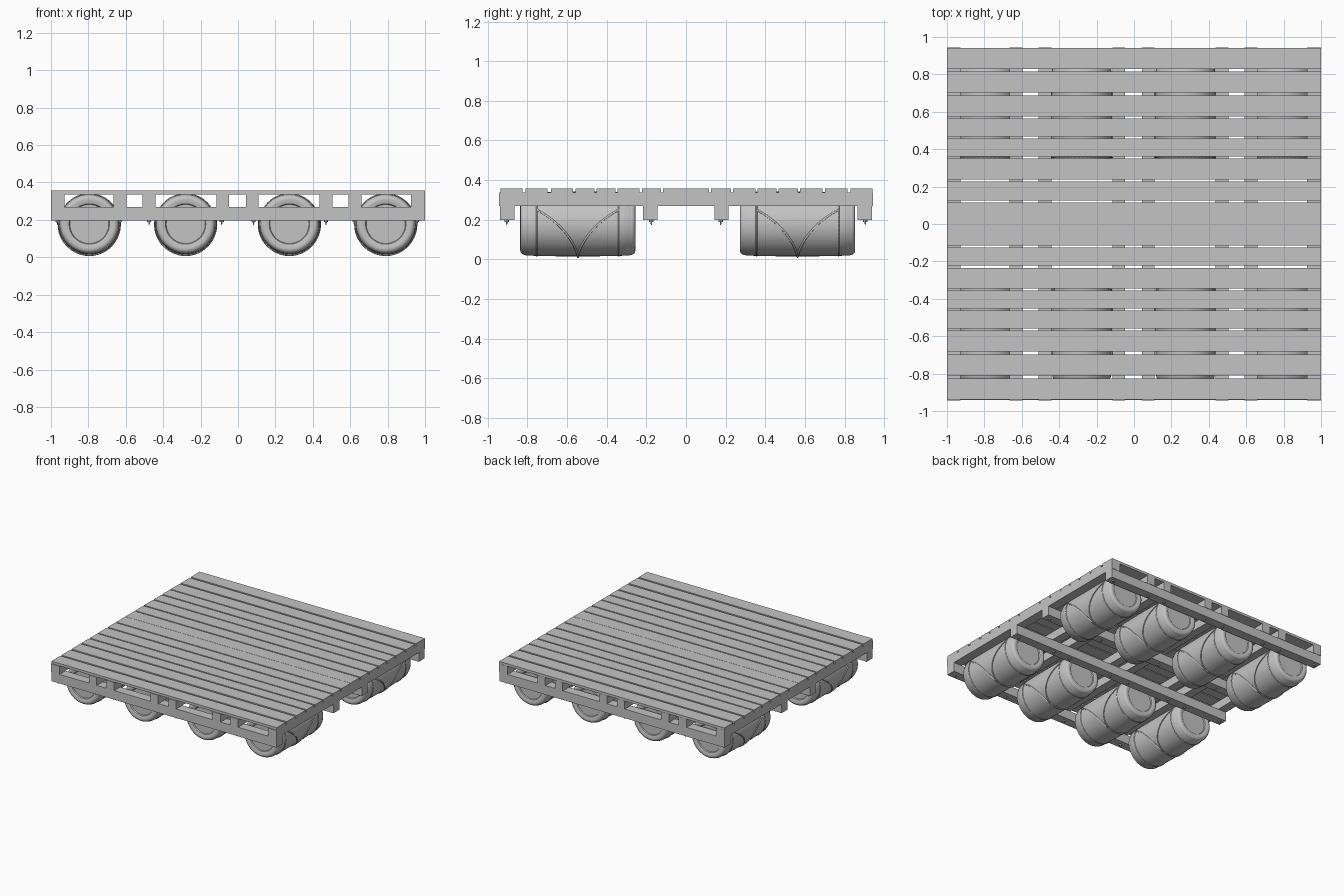
import bpy, bmesh, math

if "Cube" in bpy.data.objects:
    bpy.data.objects.remove(bpy.data.objects["Cube"])

# One flat grey for the whole raft
grey = bpy.data.materials.new("weathered grey")
grey.diffuse_color = (0.55, 0.55, 0.55, 1)
grey.use_nodes = True
grey.node_tree.nodes["Principled BSDF"].inputs["Base Color"].default_value = grey.diffuse_color


def finish(name, bm, smooth=False):
    bmesh.ops.recalc_face_normals(bm, faces=bm.faces)
    me = bpy.data.meshes.new(name)
    bm.to_mesh(me)
    bm.free()
    me.materials.append(grey)
    ob = bpy.data.objects.new(name, me)
    bpy.context.collection.objects.link(ob)
    if smooth:
        bpy.ops.object.select_all(action='DESELECT')
        ob.select_set(True)
        bpy.context.view_layer.objects.active = ob
        bpy.ops.object.shade_smooth_by_angle(angle=math.radians(40))
    return ob


def box(name, x0, x1, y0, y1, z0, z1):
    bm = bmesh.new()
    bmesh.ops.create_cube(bm, size=1)
    for v in bm.verts:
        v.co.x = x1 if v.co.x > 0 else x0
        v.co.y = y1 if v.co.y > 0 else y0
        v.co.z = z1 if v.co.z > 0 else z0
    return finish(name, bm)


def tube(name, pts, r, closed):
    cu = bpy.data.curves.new(name, 'CURVE')
    cu.dimensions = '3D'
    cu.bevel_depth = r
    cu.bevel_resolution = 1
    sp = cu.splines.new('POLY')
    sp.points.add(len(pts) - 1)
    for p, co in zip(sp.points, pts):
        p.co = (*co, 1)
    sp.use_cyclic_u = closed
    cu.materials.append(grey)
    ob = bpy.data.objects.new(name, cu)
    bpy.context.collection.objects.link(ob)
    bpy.ops.object.select_all(action='DESELECT')
    ob.select_set(True)
    bpy.context.view_layer.objects.active = ob
    bpy.ops.object.convert(target='MESH')
    bpy.ops.object.shade_smooth_by_angle(angle=math.radians(60))
    return bpy.context.object


# Deck planks: (start, end) along y
planks = [(-.937, -.826), (-.811, -.698), (-.682, -.57), (-.558, -.463),
          (-.452, -.356), (-.346, -.234), (-.223, -.125), (-.115, -.001),
          (.001, .115), (.125, .227), (.238, .35), (.36, .457),
          (.468, .565), (.575, .688), (.702, .815), (.83, .942)]
for y0, y1 in planks:
    box("deck_plank", -1, 1, y0, y1, .336, .356)

# Joists running front to back
joists = [(-1, -.927), (-.665, -.595), (-.51, -.44), (-.115, -.048),
          (.042, .11), (.435, .505), (.59, .66), (.925, 1)]
for x0, x1 in joists:
    box("joist", x0, x1, -.943, .943, .27, .336)

# Cross beams under the joists
beams = [(-.94, -.865), (-.217, -.143), (.143, .215), (.865, .94)]
for y0, y1 in beams:
    box("cross_beam", -1, 1, y0, y1, .197, .27)

# Bolt heads and tips below the beams
bm = bmesh.new()
for bx in (-.965, -.63, -.475, -.087, .083, .47, .622, .957):
    for by in (-.905, -.175, .175, .905):
        for r1, r2, z0, z1 in ((.011, .011, .189, .2), (.002, .005, .173, .19)):
            made = bmesh.ops.create_cone(bm, cap_ends=True, segments=8, radius1=r1,
                                         radius2=r2, depth=z1 - z0)
            bmesh.ops.translate(bm, verts=made['verts'], vec=(bx, by, (z0 + z1) / 2))
finish("beam_bolts", bm)

# Barrels with shouldered ends, lashed by ropes
CZ = .178
half = [(.0, .276), (.104, .276), (.108, .284), (.13, .291), (.143, .289), (.152, .281),
        (.156, .270), (.156, .266), (.159, .262), (.161, .2), (.163, .1)]
profile = half + [(.163, 0)] + [(r, -y) for r, y in reversed(half)]


def barrel(cx, cy):
    bm = bmesh.new()
    vs = [bm.verts.new((r, y, 0)) for r, y in profile]
    es = [bm.edges.new(p) for p in zip(vs, vs[1:])]
    bmesh.ops.spin(bm, geom=vs + es, cent=(0, 0, 0), axis=(0, 1, 0),
                   angle=math.tau, steps=48, use_merge=False)
    bmesh.ops.remove_doubles(bm, verts=bm.verts, dist=1e-4)
    bmesh.ops.translate(bm, verts=bm.verts, vec=(cx, cy, CZ))
    finish("barrel", bm, True)

    def at(a, y, r):  # a is measured from the lowest point
        return (cx + r * math.sin(a), cy + y, CZ - r * math.cos(a))

    # Straight loops around each barrel
    for y in (-.207, .207):
        tube("rope_loop", [at(math.tau * i / 48, y, .161) for i in range(48)], .004, True)
    # Two ropes crossing underneath
    for s in (-1, 1):
        pts = []
        for i in range(-20, 21):
            t = i / 20
            y = s * math.copysign(.207 * abs(t) ** 2.7, t)
            pts.append(at(math.radians(116) * t, y, .163 + .004 * (1 - abs(t))))
        tube("crossing_rope", pts, .005, False)


for cx in (-.795, -.28, .275, .79):
    for cy in (-.546, .563):
        barrel(cx, cy)
